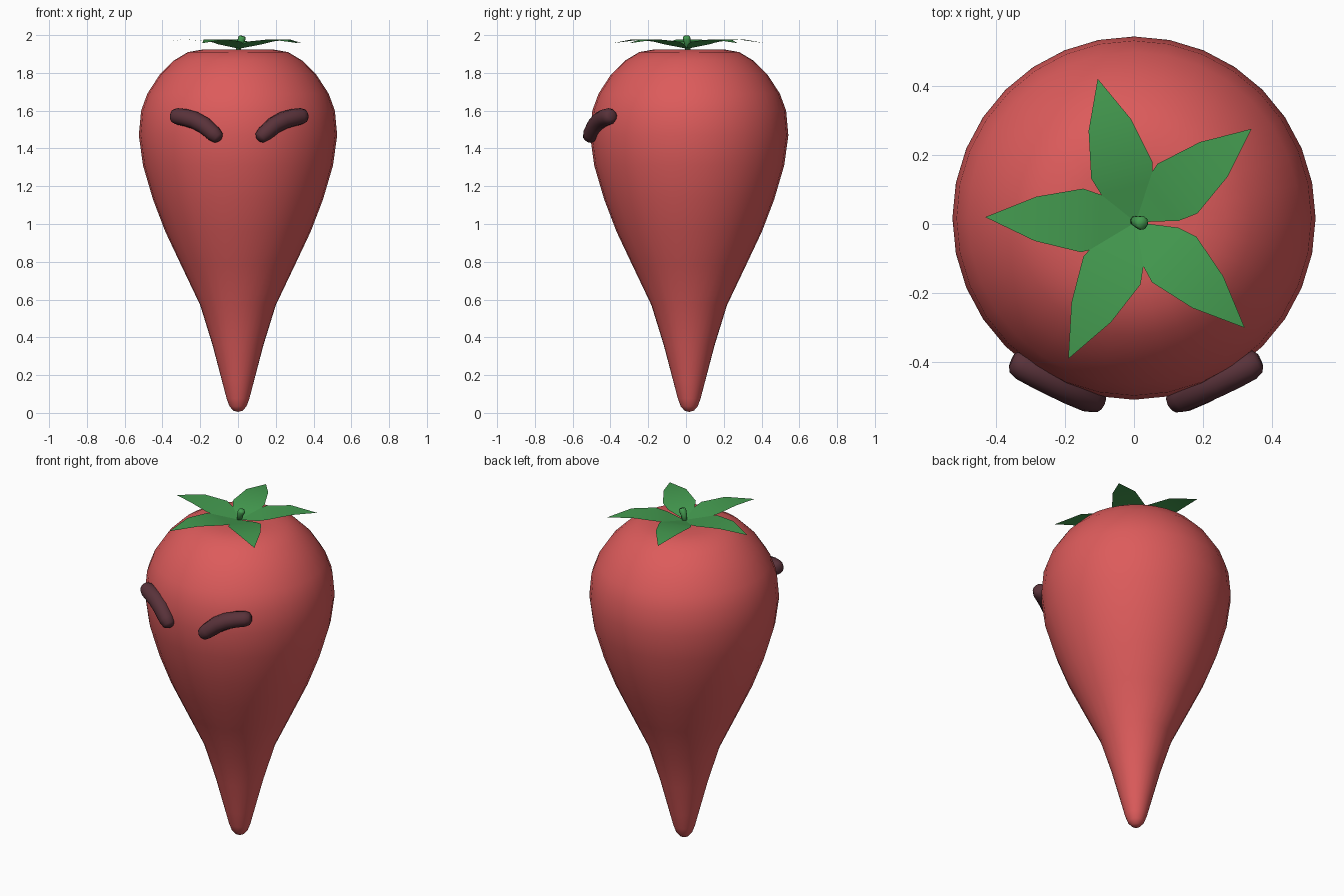
import bpy, bmesh, math
from mathutils import Vector

if "Cube" in bpy.data.objects:
    bpy.data.objects.remove(bpy.data.objects["Cube"])


def material(name, rgb):
    m = bpy.data.materials.new(name)
    m.diffuse_color = (*rgb, 1)
    m.use_nodes = True
    m.node_tree.nodes["Principled BSDF"].inputs["Base Color"].default_value = m.diffuse_color
    return m


RED = material("berry_red", (0.72, 0.105, 0.105))
GREEN = material("leaf_green", (0.058, 0.33, 0.08))
MAROON = material("dark_maroon", (0.10, 0.032, 0.042))


def finish(bm, name, mat, smooth=True):
    me = bpy.data.meshes.new(name)
    bm.to_mesh(me)
    bm.free()
    me.materials.append(mat)
    for p in me.polygons:
        p.use_smooth = smooth
    ob = bpy.data.objects.new(name, me)
    bpy.context.collection.objects.link(ob)
    return ob


def tube(name, points, radii, mat, sides=12):
    """Round tube along a path, one radius per point, closed at both ends."""
    bm = bmesh.new()
    pts = [Vector(p) for p in points]
    rings = []
    for i, p in enumerate(pts):
        t = (pts[min(i + 1, len(pts) - 1)] - pts[max(i - 1, 0)]).normalized()
        a = t.cross(Vector((0.3, 1, 0.1))).normalized()
        b = t.cross(a)
        rings.append([bm.verts.new(p + radii[i] * (a * math.cos(k * math.tau / sides)
                      + b * math.sin(k * math.tau / sides))) for k in range(sides)])
    for r, s in zip(rings, rings[1:]):
        for k in range(sides):
            n = (k + 1) % sides
            bm.faces.new((r[k], r[n], s[n], s[k]))
    bm.faces.new(rings[0])
    bm.faces.new(rings[-1])
    bmesh.ops.recalc_face_normals(bm, faces=bm.faces)
    return finish(bm, name, mat)


# Body: tapered profile (radius, height) turned around the vertical axis
profile = [(0, 0.005), (0.025, 0.012), (0.045, 0.035), (0.06, 0.075), (0.085, 0.17),
           (0.135, 0.36), (0.20, 0.57), (0.30, 0.78), (0.385, 0.96), (0.45, 1.13),
           (0.503, 1.31), (0.525, 1.47), (0.513, 1.60), (0.48, 1.69), (0.415, 1.79),
           (0.34, 1.865), (0.265, 1.91), (0.18, 1.925), (0.09, 1.924), (0, 1.92)]
bm = bmesh.new()
vs = [bm.verts.new((r, 0, z)) for r, z in profile]
es = [bm.edges.new(pair) for pair in zip(vs, vs[1:])]
bmesh.ops.spin(bm, geom=vs + es, cent=(0, 0, 0), axis=(0, 0, 1),
               angle=math.tau, steps=32, use_merge=True)
bmesh.ops.remove_doubles(bm, verts=bm.verts, dist=0.0005)
bmesh.ops.recalc_face_normals(bm, faces=bm.faces)
body = finish(bm, "body", RED)
body.location.y = 0.017

# Leaves: five thin pointed blades, each rising and then dipping at the tip
tips = [(-0.105, 0.42), (0.34, 0.275), (0.32, -0.30), (-0.19, -0.39), (-0.43, 0.02)]
stations = [(0.10, 0.075, 1.952), (0.155, 0.092, 1.966), (0.29, 0.064, 1.978)]
centre = Vector((0.005, 0.005, 0))
for i, tip in enumerate(tips):
    d = Vector((*tip, 0)) - centre
    length = d.length
    d.normalize()
    side = Vector((-d.y, d.x, 0))

    def at(u, w, z):
        return centre + d * u + side * w + Vector((0, 0, z))

    bm = bmesh.new()
    base = bm.verts.new(at(0, 0, 1.928))
    rows = [[bm.verts.new(at(u, s * w, z)) for s in (-1, 1)] for u, w, z in stations]
    end = bm.verts.new(at(length, 0, 1.957))
    bm.faces.new((base, *rows[0]))
    for a, b in zip(rows, rows[1:]):
        bm.faces.new((a[0], b[0], b[1], a[1]))
    bm.faces.new((rows[-1][0], end, rows[-1][1]))
    bmesh.ops.recalc_face_normals(bm, faces=bm.faces)
    if sum(f.normal.z for f in bm.faces) < 0:
        bmesh.ops.reverse_faces(bm, faces=bm.faces)
    finish(bm, f"leaf_{i + 1}", GREEN)

# Stem: short leaning stub
tube("stem", [(0.0, 0.01, 1.915), (0.008, 0.007, 1.955), (0.022, 0.003, 1.985),
              (0.025, 0.002, 1.994)], [0.013, 0.017, 0.021, 0.015], GREEN, 8)

# Eyebrows: angry arched rolls with rounded ends, mirrored left and right
path = [(0.103, -0.517, 1.448), (0.111, -0.513, 1.456), (0.135, -0.502, 1.478),
        (0.185, -0.478, 1.522), (0.235, -0.453, 1.549), (0.285, -0.429, 1.563),
        (0.328, -0.408, 1.570), (0.350, -0.397, 1.572), (0.359, -0.393, 1.573)]
radii = [0.018, 0.034, 0.043, 0.046, 0.047, 0.046, 0.044, 0.035, 0.02]
for name, s in (("right_eyebrow", 1), ("left_eyebrow", -1)):
    tube(name, [(0.006 + s * x, y, z) for x, y, z in path], radii, MAROON)
